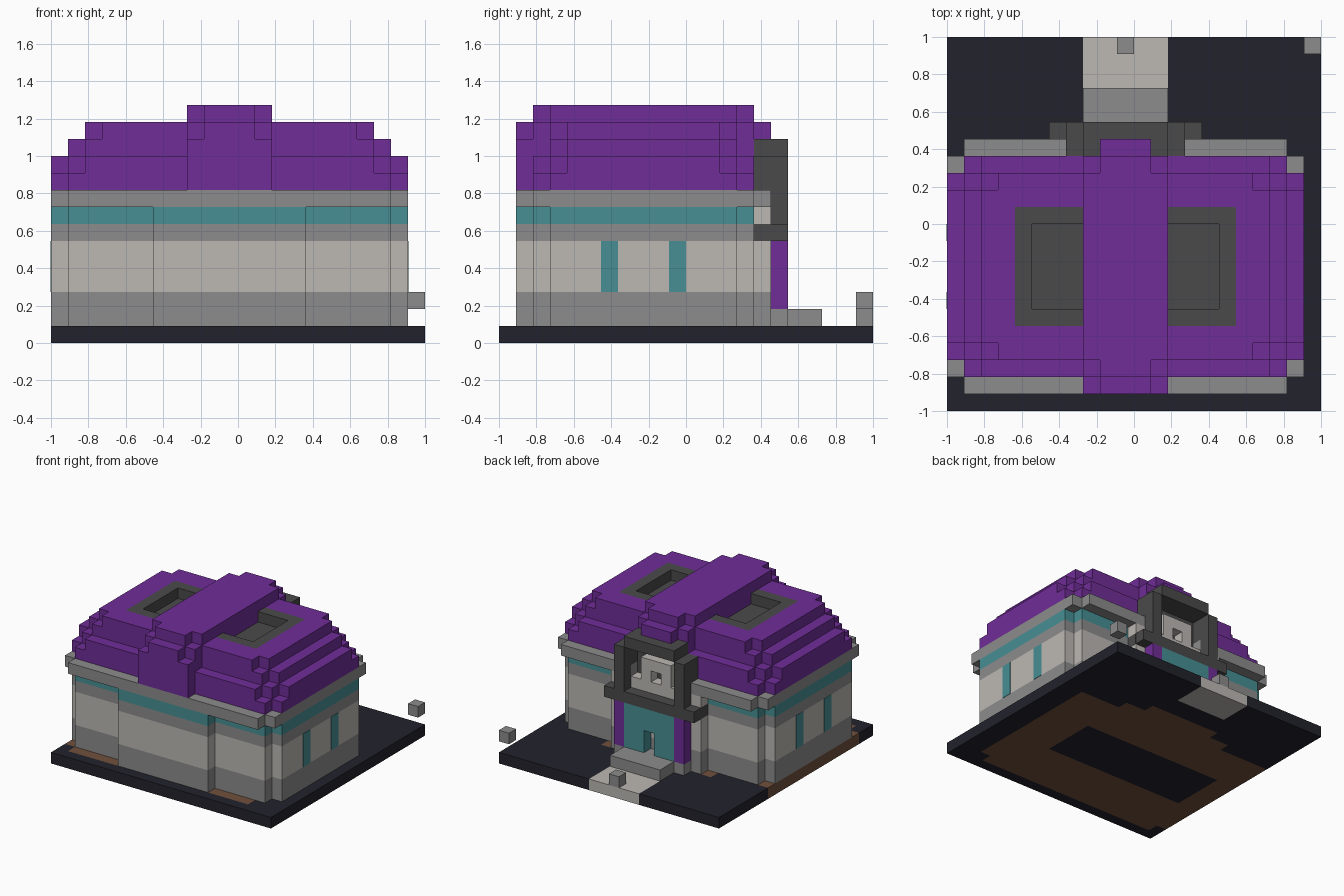
import bpy, bmesh, math

if "Cube" in bpy.data.objects:
    bpy.data.objects.remove(bpy.data.objects["Cube"], do_unlink=True)

U = 1 / 11          # one block
N = 22              # blocks along the ground slab


def srgb(h):
    rgb = [int(h[i:i + 2], 16) / 255 for i in (0, 2, 4)]
    return [c / 12.92 if c < 0.04045 else ((c + 0.055) / 1.055) ** 2.4 for c in rgb] + [1]


def material(name, h):
    m = bpy.data.materials.new(name)
    m.use_nodes = True
    m.diffuse_color = srgb(h)
    m.node_tree.nodes["Principled BSDF"].inputs["Base Color"].default_value = srgb(h)
    return m


purple = material("purple_tile", "702D98")
stone = material("grey_stone", "8C8C8C")
pale = material("pale_stone", "BCB8B3")
teal = material("teal_glass", "478F94")
dark = material("dark_trim", "4A4A4A")
asphalt = material("night_asphalt", "22222C")
earth = material("brown_earth", "70503C")


def inside(x, y, rects):
    return any(a <= x < b and c <= y < d for a, b, c, d in rects)


def finish(name, bm, mats):
    bmesh.ops.recalc_face_normals(bm, faces=bm.faces[:])
    me = bpy.data.meshes.new(name)
    bm.to_mesh(me)
    bm.free()
    for m in mats:
        me.materials.append(m)
    ob = bpy.data.objects.new(name, me)
    bpy.context.collection.objects.link(ob)
    return ob


def layer(name, z0, z1, rects, mats, cut=(), rule=None):
    """Extrude the union of block rectangles (x0, x1, y0, y1) minus the cuts."""
    bm = bmesh.new()
    verts = {}

    def vert(x, y):
        if (x, y) not in verts:
            verts[x, y] = bm.verts.new((x * U - 1, y * U - 1, z0 * U))
        return verts[x, y]

    for x in range(N):
        for y in range(N):
            if inside(x, y, rects) and not inside(x, y, cut):
                bm.faces.new([vert(x, y), vert(x + 1, y), vert(x + 1, y + 1), vert(x, y + 1)])
    if not cut and not rule:
        bmesh.ops.dissolve_limit(bm, angle_limit=0.01, verts=bm.verts[:], edges=bm.edges[:])
    new = bmesh.ops.extrude_face_region(bm, geom=bm.faces[:], use_keep_orig=True)["geom"]
    bmesh.ops.translate(bm, vec=(0, 0, (z1 - z0) * U),
                        verts=[g for g in new if isinstance(g, bmesh.types.BMVert)])
    if rule:
        for f in bm.faces:
            c = f.calc_center_median()
            cell = [min(N - 1, max(0, math.floor((v + 1) / U + 1e-4))) for v in c[:2]]
            f.material_index = rule(*cell)
    return finish(name, bm, mats)


def box(name, x, y, z, mat):
    """Box given by its block ranges on each axis."""
    bm = bmesh.new()
    bmesh.ops.create_cube(bm, size=1)
    for v in bm.verts:
        v.co = [(r[0] if c < 0 else r[1]) * U - o
                for c, r, o in zip(v.co, (x, y, z), (1, 1, 0))]
    return finish(name, bm, [mat])


# Ground slab with earth under the building and a pale path
PATH = [(8, 13, 19, 22)]
EARTH = [(0, 20, 2, 15), (1, 19, 1, 2), (5, 16, 15, 16), (7, 14, 16, 17)]
CELLAR = [(2, 16, 6, 11)]


def ground_rule(x, y):
    if inside(x, y, PATH):
        return 2
    return int(inside(x, y, EARTH) and not inside(x, y, CELLAR))


layer("ground_slab", 0, 1, [(0, N, 0, N)], [asphalt, earth, pale], rule=ground_rule)

# Walls in colour bands, with a projecting middle bay front and back
SIDES = [(0, 21, 3, 14), (1, 20, 2, 15)]
WALL = SIDES + [(6, 15, 1, 16)]
layer("wall_plinth", 1, 3, WALL, [stone])
layer("wall_body", 3, 6, WALL, [pale])
layer("wall_band", 6, 7, WALL, [stone])
layer("glass_band", 7, 8, SIDES + [(6, 15, 1, 3)], [teal])
layer("back_bay_top", 7, 8, [(6, 15, 15, 16)], [pale])
layer("cornice", 8, 9, [(0, 21, 2, 15), (1, 20, 1, 16)], [stone], cut=[(8, 13, 15, 16)])

# Narrow side windows
for side, x in (("right", (-0.03, 0.03)), ("left", (20.97, 21.03))):
    for i, y in enumerate((6, 10)):
        box(f"{side}_window_{i + 1}", x, (y, y + 1), (3, 6), teal)

# Stepped roof with rounded corners and a raised ridge
RIDGE = (8, 13, 1, 15)
SKYLIGHTS = [(4, 8, 5, 12), (13, 17, 5, 12)]
WELLS = [(5, 8, 6, 11), (13, 16, 6, 11)]
layer("roof_step_1", 9, 10, SIDES + [RIDGE], [purple])
layer("roof_step_2", 10, 11, [(0, 21, 4, 13), (1, 20, 3, 14), (2, 19, 2, 15), RIDGE], [purple])
layer("roof_step_3", 11, 12, [(1, 20, 4, 13), (2, 19, 3, 14), RIDGE], [purple])
layer("roof_step_4", 12, 13, [(2, 19, 4, 13), (3, 18, 3, 14), (8, 13, 2, 15), (9, 12, 1, 16)],
      [purple], cut=SKYLIGHTS)
layer("roof_ridge", 13, 14, [(8, 13, 3, 14), (9, 12, 2, 15)], [purple])
layer("skylight_frames", 12, 13, SKYLIGHTS, [dark], cut=WELLS)
layer("skylight_floors", 12, 12.05, WELLS, [dark])

# Entrance: plinth, step, pillars and glass door wall
layer("entrance_step", 1, 2, [(7, 14, 16, 17), (8, 13, 17, 19)], [stone])
for side, x in (("right", 7), ("left", 13)):
    box(f"{side}_entrance_pillar", (x, x + 1), (16, 17), (2, 6), purple)
layer("door_wall", 2, 4, [(8, 13, 16, 17)], [teal], cut=[(10, 11, 16, 17)])
layer("door_wall_top", 4, 6, [(8, 13, 16, 17)], [teal])
box("entrance_lintel", (6, 15), (15.98, 17), (6, 7), dark)
for side, x in (("right", (5.98, 6.5)), ("left", (14.5, 15.02))):
    box(f"{side}_lintel_return", x, (15, 16), (6, 7), dark)

# Dark surround above the entrance, holding a square pale ring
OPENING = [(8, 13, 15, 17)]
layer("surround_lower", 7, 9, [(7, 14, 16, 17)], [dark], cut=OPENING)
layer("surround_upper", 9, 11, [(7, 14, 15, 17)], [dark], cut=OPENING)
layer("surround_top", 11, 12, [(8, 13, 15, 17)], [dark])
box("surround_back", (8, 13), (15, 15.05), (8, 11), dark)
layer("ring_middle", 8, 9, [(9, 12, 15, 16)], [pale], cut=[(10, 11, 15, 16)])
layer("ring_top", 9, 10, [(9, 12, 15, 16)], [pale])

# Loose blocks on the path and above the far corner
box("path_block", (10, 11), (21, 22), (1, 2), stone)
box("corner_block", (21, 22), (21, 22), (2, 3), stone)
